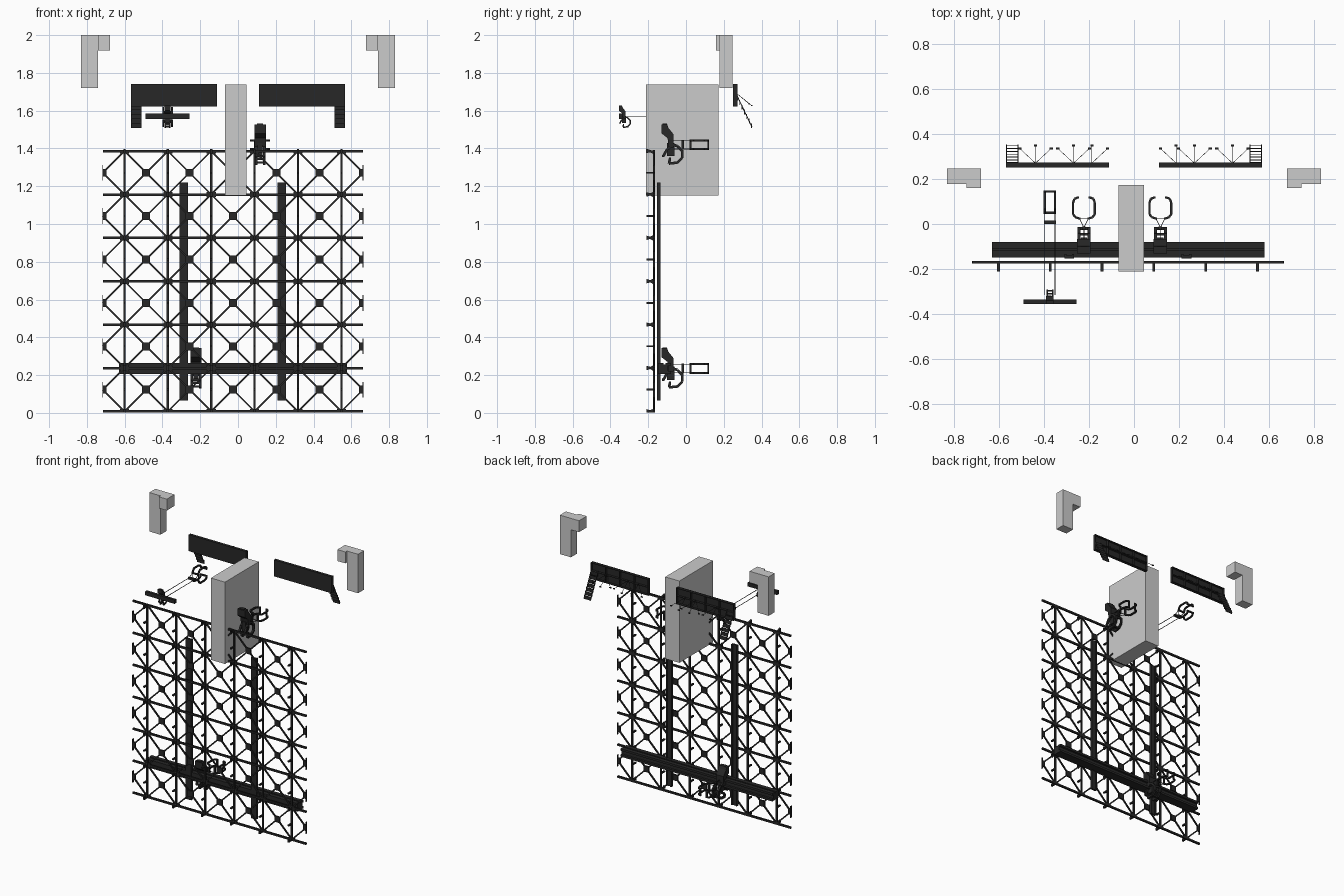
import bpy, bmesh
from mathutils import Vector, Matrix

if "Cube" in bpy.data.objects:
    bpy.data.objects.remove(bpy.data.objects["Cube"])

black = bpy.data.materials.new("black_metal")
black.diffuse_color = (0.02, 0.02, 0.02, 1)
black.use_nodes = True
black.node_tree.nodes["Principled BSDF"].inputs["Base Color"].default_value = black.diffuse_color


def finish(name, bm, mat=black, matrix=None):
    if matrix is not None:
        bmesh.ops.transform(bm, matrix=matrix, verts=bm.verts)
    bmesh.ops.recalc_face_normals(bm, faces=bm.faces)
    me = bpy.data.meshes.new(name)
    bm.to_mesh(me)
    bm.free()
    ob = bpy.data.objects.new(name, me)
    bpy.context.collection.objects.link(ob)
    if mat:
        me.materials.append(mat)
    return ob


def box(bm, x0, x1, y0, y1, z0, z1):
    m = Matrix.Translation(((x0 + x1) / 2, (y0 + y1) / 2, (z0 + z1) / 2)) @ \
        Matrix.Diagonal((abs(x1 - x0), abs(y1 - y0), abs(z1 - z0), 1))
    bmesh.ops.create_cube(bm, size=1, matrix=m)


def beam(bm, a, b, t):
    a, b = Vector(a), Vector(b)
    d = b - a
    m = Matrix.Translation((a + b) / 2) @ d.to_track_quat('Z', 'Y').to_matrix().to_4x4() @ \
        Matrix.Diagonal((t, t, d.length, 1))
    bmesh.ops.create_cube(bm, size=1, matrix=m)


def profile_yz(bm, pts, x0, x1):
    f = bm.faces.new([bm.verts.new((x0, y, z)) for y, z in pts])
    r = bmesh.ops.extrude_face_region(bm, geom=[f])
    vs = [v for v in r["geom"] if isinstance(v, bmesh.types.BMVert)]
    bmesh.ops.translate(bm, verts=vs, vec=(x1 - x0, 0, 0))


# wall lattice
P, H, Z0, Y = 0.2297, 0.11485, 0.008, -0.17
XL, XR = -0.716, 0.662
xs = [XL + H + P * i for i in range(6)]
zs = [Z0 + P * k for k in range(7)]
bm = bmesh.new()
for z in zs:
    box(bm, XL, XR, Y - .006, Y + .006, z - .007, z + .006)
for x in xs:
    box(bm, x - .006, x + .006, Y - .005, Y + .005, Z0, zs[-1])
    for z in zs[:-1]:
        for sx in (-1, 1):
            for sz in (0, P):
                beam(bm, (x, Y, z + sz), (x + sx * H, Y, z + H), .009)
finish("wall_lattice", bm)

# square plates between the struts, halved at the two edges
bm = bmesh.new()
for i in range(7):
    x = XL + P * i
    for z in zs[:-1]:
        box(bm, max(x - .021, XL), min(x + .021, XR), Y - .006, Y + .006, z + H - .021, z + H + .021)
        if i in (0, 6):
            box(bm, x - .002, x + .002, Y - .006, Y + .006, z + H - .042, z + H + .042)
finish("strut_plates", bm)

# pegs and gussets on the front of the lattice
bm = bmesh.new()
for x in xs:
    for k, z in enumerate(zs):
        up = .015 if k < 6 else 0
        dn = -.017 if k else -.007
        profile_yz(bm, [(Y, z + up), (Y - .02, z + .006), (Y - .04, z + .012),
                        (Y - .04, z + max(dn, -.012)), (Y - .02, z - .006), (Y, z + dn)], x - .006, x + .006)
        box(bm, x - .024, x + .024, Y - .006, Y + .006, z + dn * .8, z + max(up, .006) * .8)
        if k < 6:
            box(bm, x - .006, x + .006, Y - .04, Y, z + H - .005, z + H + .005)
finish("lattice_pegs", bm)

# vertical rails
for name, x in (("left_rail", -.287), ("right_rail", .232)):
    bm = bmesh.new()
    box(bm, x - .022, x + .022, -.153, -.14, .065, 1.22)
    for s in (-1, 1):
        box(bm, x + s * .022, x + s * .012, -.14, -.134, .065, 1.22)
    finish(name, bm)

# cross rail with a grooved section
bm = bmesh.new()
profile_yz(bm, [(-.148, .207), (-.08, .207), (-.08, .222), (-.095, .222), (-.095, .25), (-.08, .25),
                (-.08, .265), (-.108, .265), (-.108, .257), (-.118, .257), (-.118, .265), (-.148, .265)],
           -.63, .578)
finish("cross_rail", bm)


# arm body: bent head, ring-shaped lower frame
def arm_body(name, matrix):
    bm = bmesh.new()
    profile_yz(bm, [(-.13, .108), (-.1, .108), (-.094, .09), (-.066, .055), (-.066, -.015),
                    (-.09, -.015), (-.098, .035), (-.13, .06)], -.03, .03)
    box(bm, -.016, .016, -.125, -.1, .1, .112)
    ring = [(-.12, -.06), (-.1, -.025), (-.07, .0), (-.045, -.008), (-.02, -.035),
            (-.02, -.07), (-.045, -.095), (-.09, -.1), (-.085, -.075)]
    for x in (-.022, .022):
        for (y0, z0), (y1, z1) in zip(ring, ring[1:]):
            beam(bm, (x, y0, z0), (x, y1, z1), .014)
    for y, z in ring[::2]:
        beam(bm, (-.026, y, z), (.026, y, z), .012)
    box(bm, -.014, .014, -.1, -.06, -.06, .01)
    finish(name, bm, matrix=matrix)


# two-finger claw, each finger a windowed frame
def claw(name, matrix, wire_start=-.07):
    bm = bmesh.new()
    path = [(.02, .024), (.038, .03), (.048, .043), (.048, .095), (.042, .112), (.026, .118)]
    for s in (-1, 1):
        for z in (-.023, .023):
            for (x0, y0), (x1, y1) in zip(path, path[1:]):
                beam(bm, (s * x0, y0, z), (s * x1, y1, z), .01)
            beam(bm, (s * .021, .026, z), (0, -.015, z), .003)
        for x, y in (path[0], path[-1]):
            beam(bm, (s * x, y, -.028), (s * x, y, .028), .01)
    for z in (-.023, .023):
        beam(bm, (0, wire_start, z), (0, -.015, z), .003)
        beam(bm, (-.021, .026, z), (.021, .026, z), .003)
    box(bm, -.008, .008, -.025, -.011, -.026, .026)
    finish(name, bm, matrix=matrix)


for side, x, z in (("lower", -.222, .235), ("upper", .117, 1.42)):
    m = Matrix.Translation((x, 0, z))
    arm_body(side + "_arm_body", m)
    claw(side + "_claw", m)

# third arm: claw turned on its side, small body and a cross bar
m = Matrix.Translation((-.373, 0, 1.567))
arm_body("side_arm_body", m @ Matrix.Translation((0, -.284, 0)) @ Matrix.Diagonal((.55, .55, .55, 1)))
claw("side_claw", m @ Matrix.Translation((0, .026, 0)) @ Matrix.Rotation(1.5708, 4, 'Y'), -.34)
bm = bmesh.new()
box(bm, -.49, -.256, -.354, -.335, 1.556, 1.584)
finish("side_arm_bar", bm)

# plain grey centre block
bm = bmesh.new()
box(bm, -.068, .044, -.211, .173, 1.15, 1.738)
finish("centre_block", bm, None)

for side, s in (("left", -1), ("right", 1)):
    # grey hooked end posts
    bm = bmesh.new()
    profile = [(.83, 1.72), (.83, 2), (.678, 2), (.678, 1.918), (.742, 1.918), (.742, 1.72)]
    box(bm, s * .742, s * .83, .178, .247, 1.72, 2)
    box(bm, s * .678, s * .742, .16, .247, 1.918, 2)
    finish(side + "_end_post", bm, None)

    # upper panel with rear flanges and ribs
    bm = bmesh.new()
    a, b = s * .11, s * .567
    box(bm, a, b, .25, .256, 1.622, 1.74)
    for z in (1.737, 1.68, 1.624):
        box(bm, a, b, .256, .272, z - .002, z + .002)
    for i in range(5):
        x = s * (.112 + .453 * i / 4)
        box(bm, x - .002, x + .002, .256, .272, 1.622, 1.74)
    finish(side + "_panel", bm)

    # sloping louvred leg
    bm = bmesh.new()
    for i in range(7):
        y, z = .272 + .0125 * i, 1.68 - .0245 * i
        box(bm, s * .512, s * .567, y - .002, y + .002, max(z - .026, 1.508), z)
    for x in (.514, .565):
        beam(bm, (s * x, .265, 1.69), (s * x, .35, 1.512), .005)
    finish(side + "_panel_leg", bm)

    # thin fanned wires with small tips behind the panel
    bm = bmesh.new()
    for x, fan in ((.437, (-.07, 0, .07)), (.268, (-.07, 0, .07)), (.187, (-.07, 0))):
        for d in fan:
            tip = Vector((s * (x + d), .348 if d == 0 else .335, 1.628 if d == 0 else 1.636))
            beam(bm, (s * x, .27, 1.69), tip, .002)
            box(bm, tip.x - .007, tip.x + .007, tip.y - .004, tip.y + .004, tip.z - .003, tip.z + .003)
    finish(side + "_panel_wires", bm)
